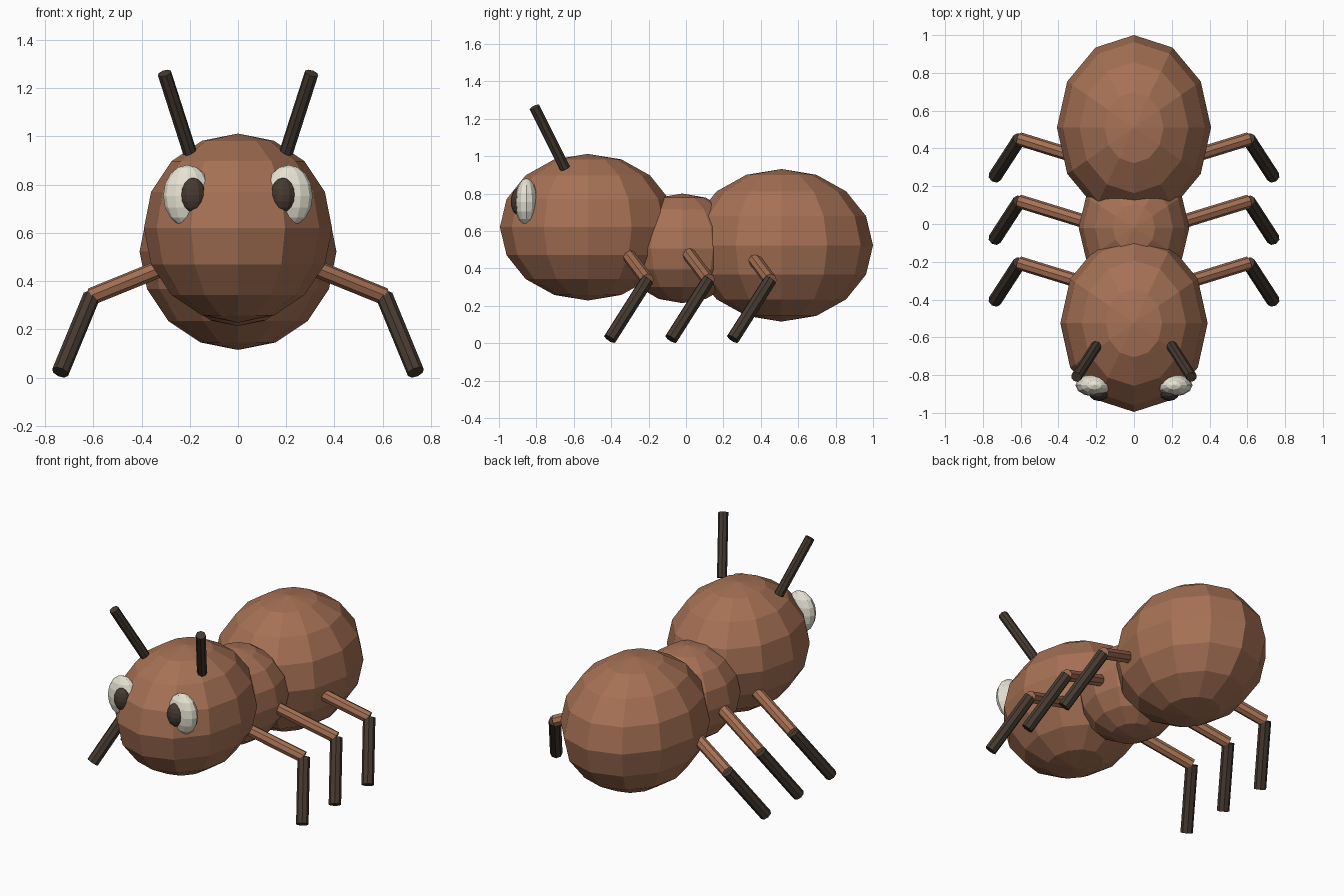
import bpy
from mathutils import Vector

if "Cube" in bpy.data.objects:
    bpy.data.objects.remove(bpy.data.objects["Cube"])


def material(name, rgb):
    m = bpy.data.materials.new(name)
    m.diffuse_color = (*rgb, 1)
    m.use_nodes = True
    m.node_tree.nodes["Principled BSDF"].inputs["Base Color"].default_value = m.diffuse_color
    return m


BROWN = material("brown", (0.38, 0.165, 0.09))
DARK = material("dark", (0.06, 0.042, 0.03))
WHITE = material("white", (0.80, 0.77, 0.66))


def finish(name, mat):
    ob = bpy.context.object
    ob.name = name
    ob.data.materials.append(mat)


def ellipsoid(name, center, radii, mat, segments=12, rings=8):
    bpy.ops.mesh.primitive_uv_sphere_add(segments=segments, ring_count=rings,
                                         radius=1, location=center)
    bpy.context.object.scale = radii
    finish(name, mat)


def rod(name, a, b, radius, mat):
    a, b = Vector(a), Vector(b)
    d = b - a
    bpy.ops.mesh.primitive_cylinder_add(vertices=8, radius=radius, depth=d.length,
                                        location=(a + b) / 2,
                                        rotation=d.to_track_quat('Z', 'Y').to_euler())
    finish(name, mat)


# Body segments
ellipsoid("head", (0, -0.525, 0.62), (0.39, 0.47, 0.392), BROWN)
ellipsoid("thorax", (0, -0.02, 0.507), (0.293, 0.33, 0.293), BROWN)
ellipsoid("abdomen", (0, 0.51, 0.523), (0.408, 0.49, 0.408), BROWN)

for s, side in ((-1, "left"), (1, "right")):
    # Eyes
    ellipsoid(f"eye_{side}", (s * 0.21, -0.853, 0.754), (0.1, 0.06, 0.128), WHITE)
    ellipsoid(f"pupil_{side}", (s * 0.187, -0.895, 0.757), (0.052, 0.042, 0.072), DARK)
    # Antennae
    rod(f"antenna_{side}", (s * 0.2, -0.647, 0.935), (s * 0.305, -0.81, 1.262), 0.029, DARK)
    # Two-part legs
    for label, y in (("front", -0.207), ("middle", 0.12), ("back", 0.45)):
        knee = (s * 0.607, y, 0.337)
        rod(f"{label}_upper_leg_{side}", (s * 0.25, y - 0.11, 0.482), knee, 0.036, BROWN)
        rod(f"{label}_lower_leg_{side}", knee, (s * 0.737, y - 0.2, 0.022), 0.036, DARK)
